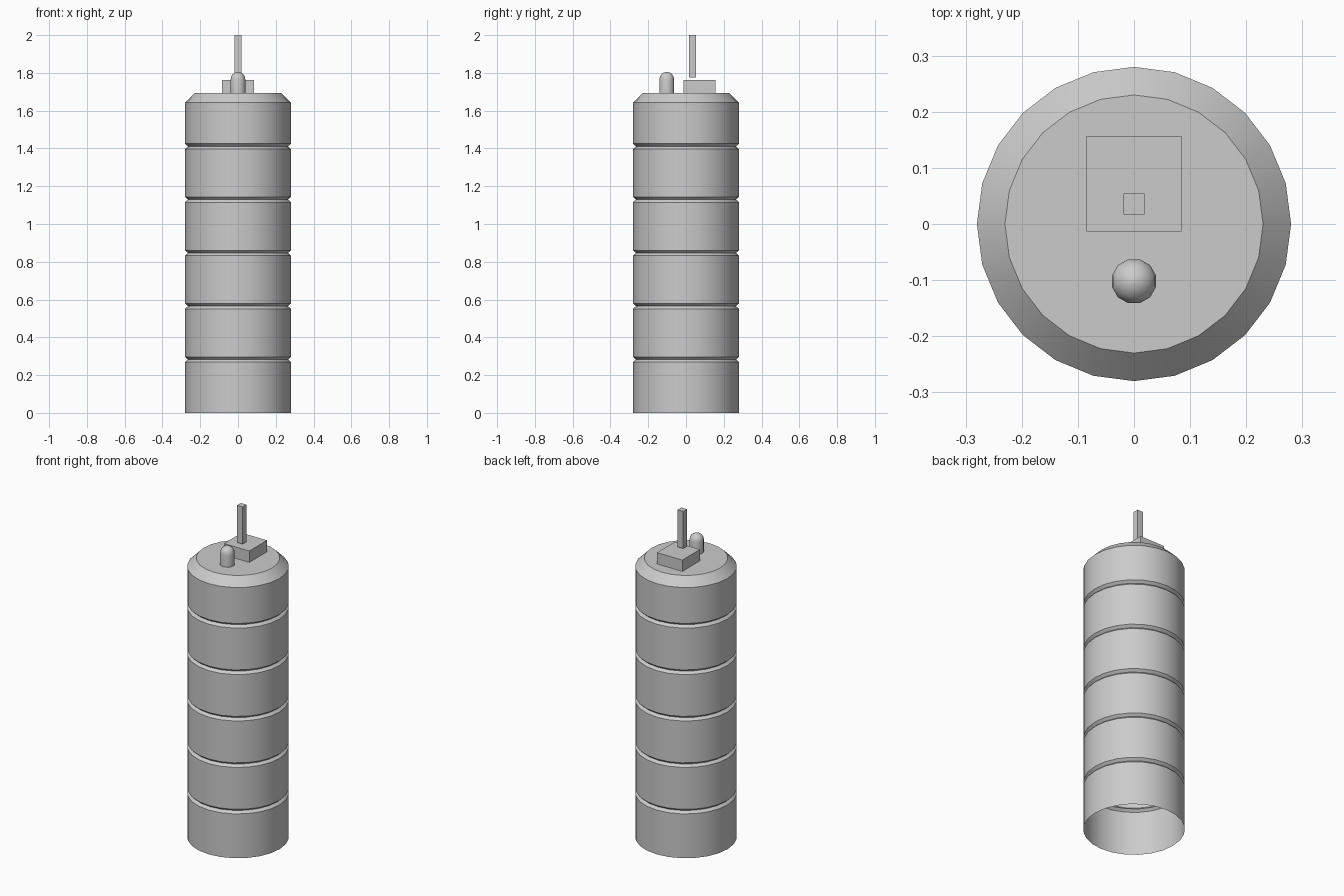
import bpy, math

if "Cube" in bpy.data.objects:
    bpy.data.objects.remove(bpy.data.objects["Cube"])


def make_object(name, verts, faces):
    mesh = bpy.data.meshes.new(name)
    mesh.from_pydata(verts, [], faces)
    mesh.update()
    obj = bpy.data.objects.new(name, mesh)
    bpy.context.collection.objects.link(obj)
    return obj


def lathe(name, profile, sides, centre=(0, 0), turn=0.0):
    """Spin an (r, z) profile, open at the bottom and capped at the top."""
    verts, faces = [], []
    for r, z in profile:
        for i in range(sides):
            a = turn + 2 * math.pi * i / sides
            verts.append((centre[0] + r * math.cos(a), centre[1] + r * math.sin(a), z))
    for k in range(len(profile) - 1):
        for i in range(sides):
            j = (i + 1) % sides
            faces.append((k * sides + i, k * sides + j,
                          (k + 1) * sides + j, (k + 1) * sides + i))
    last = (len(profile) - 1) * sides
    faces.append(tuple(range(last, last + sides)))
    obj = make_object(name, verts, faces)
    bpy.ops.object.select_all(action='DESELECT')
    obj.select_set(True)
    bpy.context.view_layer.objects.active = obj
    bpy.ops.object.shade_smooth_by_angle(angle=math.radians(32))
    return obj


def box(name, x0, x1, y0, y1, z0, z1):
    verts = [(x, y, z) for z in (z0, z1) for x, y in
             ((x0, y0), (x1, y0), (x1, y1), (x0, y1))]
    faces = [(3, 2, 1, 0), (4, 5, 6, 7), (0, 1, 5, 4),
             (1, 2, 6, 5), (2, 3, 7, 6), (3, 0, 4, 7)]
    return make_object(name, verts, faces)


TOP = 1.693
R = 0.28

# Hollow ribbed body with V grooves and a chamfered top
profile = [(R, 0)]
for k in range(5):
    z = 0.283 + 0.282 * k
    profile += [(R, z - 0.014), (R - 0.015, z), (R, z + 0.014)]
profile += [(R, TOP - 0.05), (R - 0.05, TOP)]
lathe("canister_body", profile, 24)

# Round-ended button post
pr, pz = 0.0405, 1.765
post = [(pr, TOP)] + [(pr * math.cos(math.radians(a)), pz + 0.04 * math.sin(math.radians(a)))
                      for a in (0, 22.5, 45, 67.5, 85)]
lathe("button_post", post, 12, (0, -0.102), math.radians(15))

# Control block and aerial
box("control_block", -0.085, 0.085, -0.013, 0.157, TOP, 1.762)
box("aerial", -0.019, 0.019, 0.017, 0.054, 1.775, 2.0)
